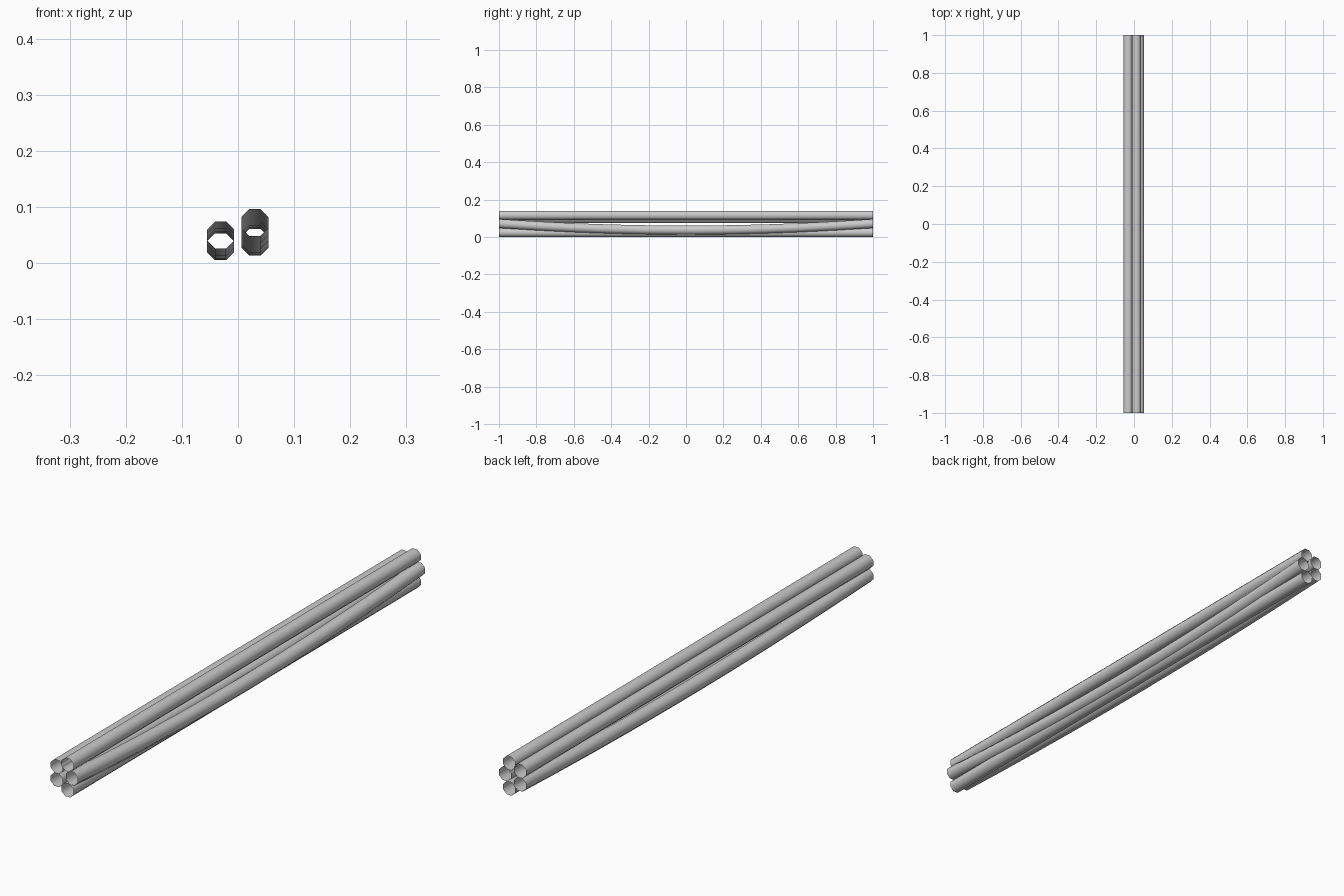
import bpy, bmesh, math

if "Cube" in bpy.data.objects:
    bpy.data.objects.remove(bpy.data.objects["Cube"])

SIDES = 8
FLAT = 0.024                                # centre to flat side
R = FLAT / math.cos(math.pi / SIDES)


def pipe(name, x, z, sag=0.0, segments=1):
    """Open thin tube along y that droops by sag at mid-length."""
    bm = bmesh.new()
    rings = []
    for i in range(segments + 1):
        y = -1 + 2 * i / segments
        cz = z - sag * (1 - y * y)
        ring = []
        for k in range(SIDES):
            a = 2 * math.pi * (k + 0.5) / SIDES
            ring.append(bm.verts.new((x + R * math.cos(a), y, cz + R * math.sin(a))))
        rings.append(ring)
    for r0, r1 in zip(rings, rings[1:]):
        for k in range(SIDES):
            n = (k + 1) % SIDES
            bm.faces.new((r0[k], r1[k], r1[n], r0[n]))
    bmesh.ops.recalc_face_normals(bm, faces=bm.faces)
    # normals point away from the tube axis
    f = bm.faces[0]
    c = f.calc_center_median()
    if f.normal.x * (c.x - x) + f.normal.z * (c.z - z + sag * (1 - c.y ** 2)) < 0:
        bmesh.ops.reverse_faces(bm, faces=bm.faces)
    for f in bm.faces:
        f.smooth = True
    me = bpy.data.meshes.new(name)
    bm.to_mesh(me)
    bm.free()
    bpy.context.collection.objects.link(bpy.data.objects.new(name, me))


# straight pipes
pipe("top_pipe", 0.013, 0.116)
pipe("upper_left_pipe", -0.031, 0.099)
pipe("bottom_pipe", 0.013, 0.024)
# drooping cables
pipe("right_sagging_cable", 0.030, 0.072, 0.035, 10)
pipe("left_sagging_cable", -0.031, 0.050, 0.021, 10)
